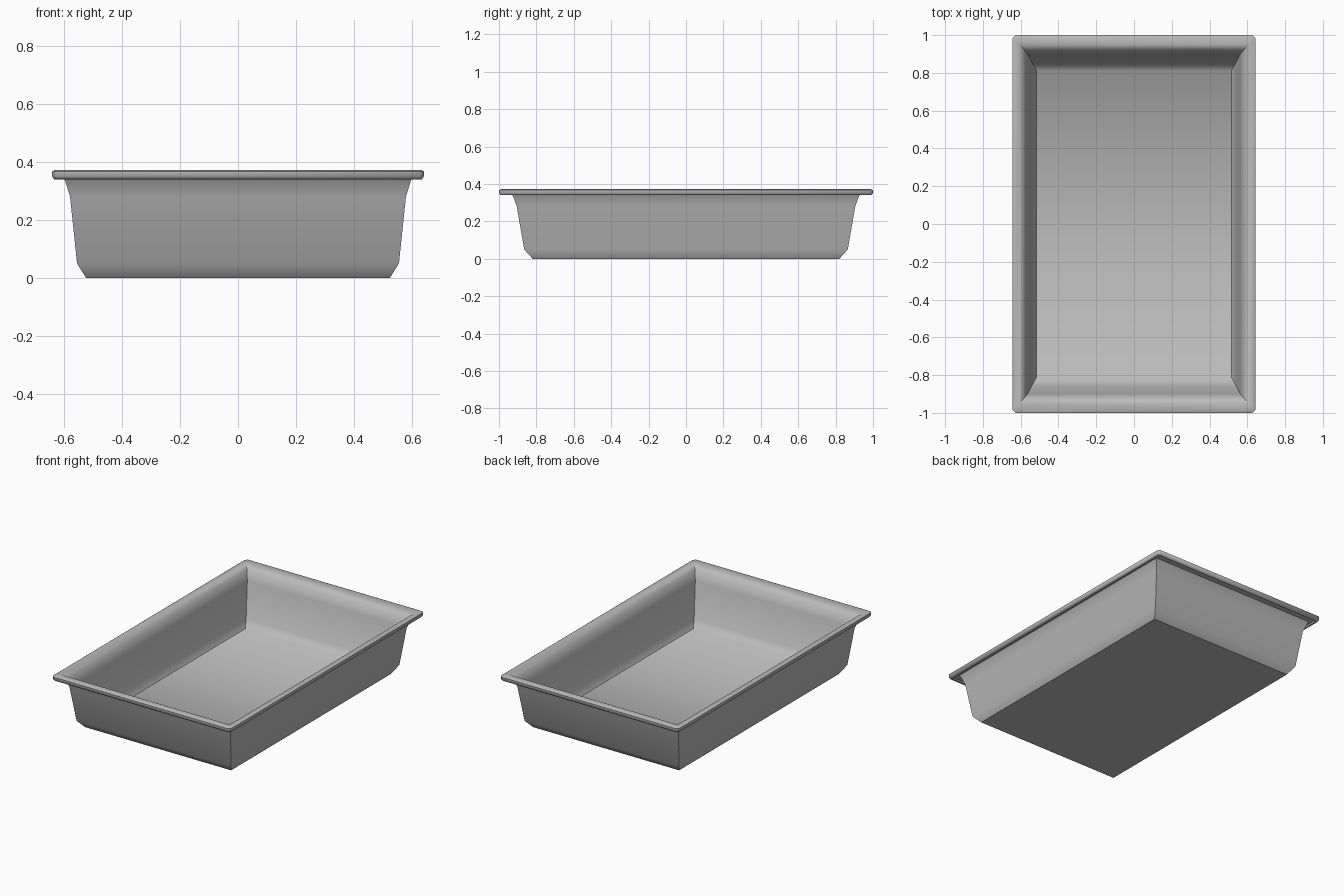
import bpy, bmesh, math

cube = bpy.data.objects.get("Cube")
if cube:
    bpy.data.objects.remove(cube, do_unlink=True)

grey = bpy.data.materials.new("warm_free_grey")
grey.name = "plain grey"
grey.use_nodes = True
colour = (0.5, 0.5, 0.5, 1)
grey.diffuse_color = colour
grey.node_tree.nodes["Principled BSDF"].inputs["Base Color"].default_value = colour

# Cross-section: half width, half length, height, corner cut
profile = [
    # inside, from the floor up to the rim
    (0.515, 0.81, 0.02, 0),
    (0.54, 0.855, 0.06, 0),
    (0.563, 0.9, 0.285, 0),
    (0.58, 0.92, 0.345, 0),
    (0.605, 0.95, 0.368, 0),
    (0.635, 0.99, 0.372, 0.012),
    # folded lip
    (0.642, 1.0, 0.367, 0.015),
    (0.642, 1.0, 0.35, 0.015),
    (0.635, 0.99, 0.34, 0.012),
    (0.625, 0.98, 0.34, 0.01),
    (0.622, 0.977, 0.352, 0.01),
    # outside, from the rim down to the base
    (0.605, 0.935, 0.349, 0),
    (0.597, 0.925, 0.335, 0),
    (0.58, 0.905, 0.28, 0),
    (0.556, 0.865, 0.05, 0),
    (0.525, 0.82, 0.0, 0),
]


def ring(bm, w, l, z, cut):
    """Rectangle with an optional small cut on each corner."""
    points = []
    for sx, sy in ((1, 1), (-1, 1), (-1, -1), (1, -1)):
        pair = [(sx * w, sy * (l - cut), z), (sx * (w - cut), sy * l, z)]
        points += pair if sx == sy else pair[::-1]
    return [bm.verts.new(p) for p in points]


# Loft the rings into one thin-walled tray
bm = bmesh.new()
rings = [ring(bm, *row) for row in profile]
for a, b in zip(rings, rings[1:]):
    for i in range(len(a)):
        j = (i + 1) % len(a)
        bm.faces.new((a[i], a[j], b[j], b[i]))
bm.faces.new(rings[0])
bm.faces.new(rings[-1])
bmesh.ops.remove_doubles(bm, verts=bm.verts, dist=0.0001)
bmesh.ops.recalc_face_normals(bm, faces=bm.faces)

mesh = bpy.data.meshes.new("tray")
bm.to_mesh(mesh)
bm.free()
mesh.materials.append(grey)
tray = bpy.data.objects.new("tray", mesh)
bpy.context.collection.objects.link(tray)

# Soft bends along the walls, crisp floor edges and corners
bpy.ops.object.select_all(action="DESELECT")
tray.select_set(True)
bpy.context.view_layer.objects.active = tray
bpy.ops.object.shade_smooth_by_angle(angle=math.radians(48))
